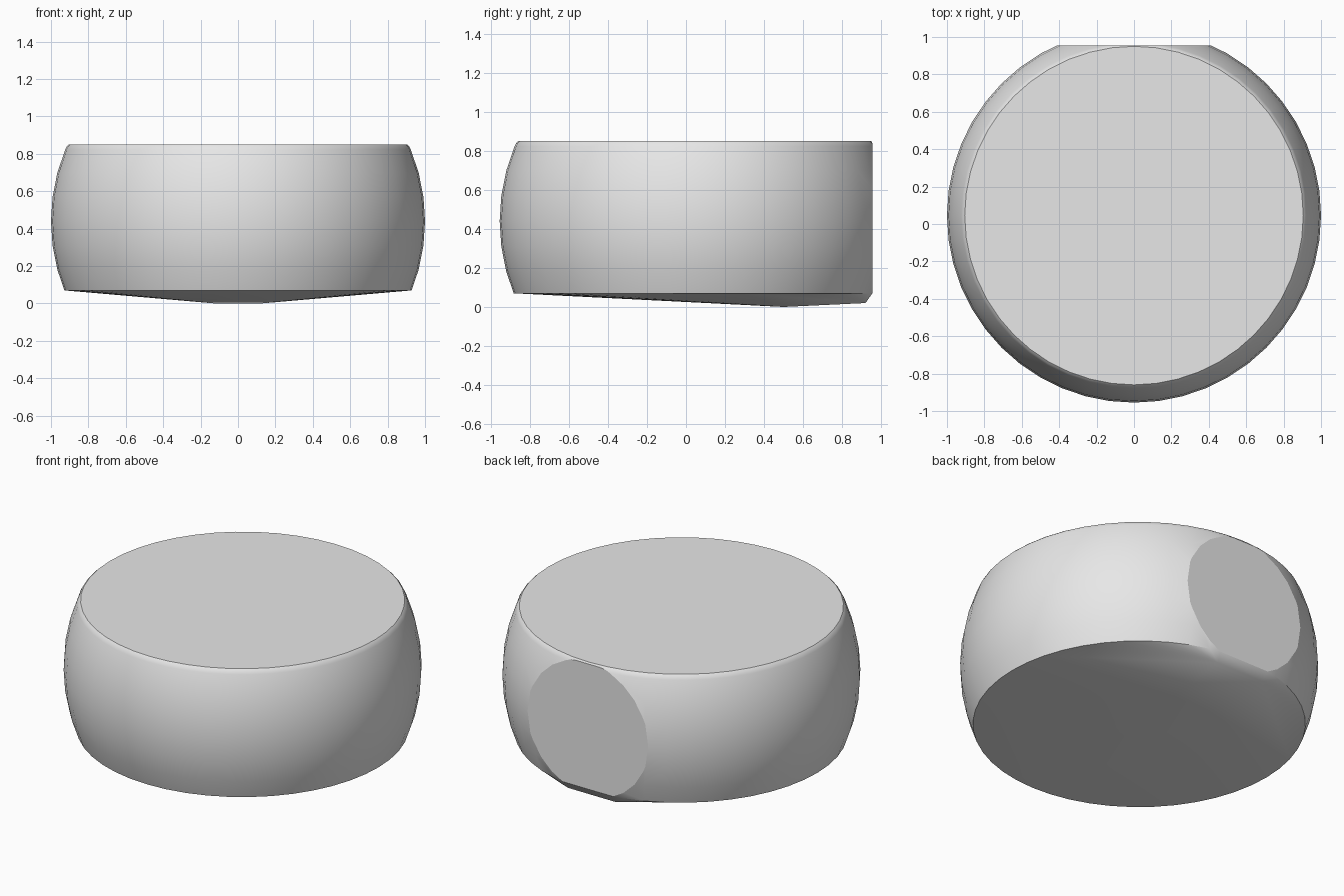
import bpy, bmesh, math
from mathutils import Matrix, Vector

cube = bpy.data.objects.get("Cube")
if cube:
    bpy.data.objects.remove(cube, do_unlink=True)

CENTRE = Vector((0, 0.045, 0.44))
BACK = 0.955      # flat on the back
RIM_TOP = 0.84
TOP = 0.85
RIM_LOW = 0.07

grey = bpy.data.materials.new("light grey")
grey.use_nodes = True
colour = (0.8, 0.8, 0.8, 1)
grey.diffuse_color = colour
grey.node_tree.nodes["Principled BSDF"].inputs["Base Color"].default_value = colour

# Ball trimmed at the top, the bottom and the back
bm = bmesh.new()
bmesh.ops.create_uvsphere(bm, u_segments=48, v_segments=24, radius=1,
                          matrix=Matrix.Translation(CENTRE))


def trim(point, normal):
    bmesh.ops.bisect_plane(bm, geom=bm.verts[:] + bm.edges[:] + bm.faces[:],
                           plane_co=point, plane_no=normal, clear_outer=True)


trim((0, 0, RIM_TOP), (0, 0, 1))
trim((0, 0, RIM_LOW), (0, 0, -1))
trim((0, BACK, 0), (0, 1, 0))

# Softened edge around the flat top
bmesh.ops.create_circle(bm, segments=48, radius=0.905,
                        matrix=Matrix.Translation((0, CENTRE.y, TOP)))

# Shallow keel under the base, ending in a chamfer at the back
for x, y, z in ((0.12, 0.5, 0), (0.16, 0.92, 0.02)):
    for side in (-1, 1):
        bm.verts.new((side * x, y, z))

# The body is convex, so one hull closes every side
bmesh.ops.delete(bm, geom=bm.edges[:], context='EDGES_FACES')
for v in [v for v in bm.verts if v.co.y > BACK]:
    v.co.y = BACK
hull = bmesh.ops.convex_hull(bm, input=bm.verts[:])
unused = {g for g in hull["geom_interior"] + hull["geom_unused"]
          if isinstance(g, bmesh.types.BMVert) and g.is_valid}
bmesh.ops.delete(bm, geom=list(unused), context='VERTS')
bmesh.ops.dissolve_limit(bm, angle_limit=math.radians(0.3),
                         verts=bm.verts[:], edges=bm.edges[:])
bmesh.ops.recalc_face_normals(bm, faces=bm.faces[:])

mesh = bpy.data.meshes.new("rounded_body")
bm.to_mesh(mesh)
bm.free()
mesh.materials.append(grey)
body = bpy.data.objects.new("rounded_body", mesh)
bpy.context.collection.objects.link(body)

bpy.ops.object.select_all(action='DESELECT')
body.select_set(True)
bpy.context.view_layer.objects.active = body
bpy.ops.object.shade_smooth_by_angle(angle=math.radians(20))
